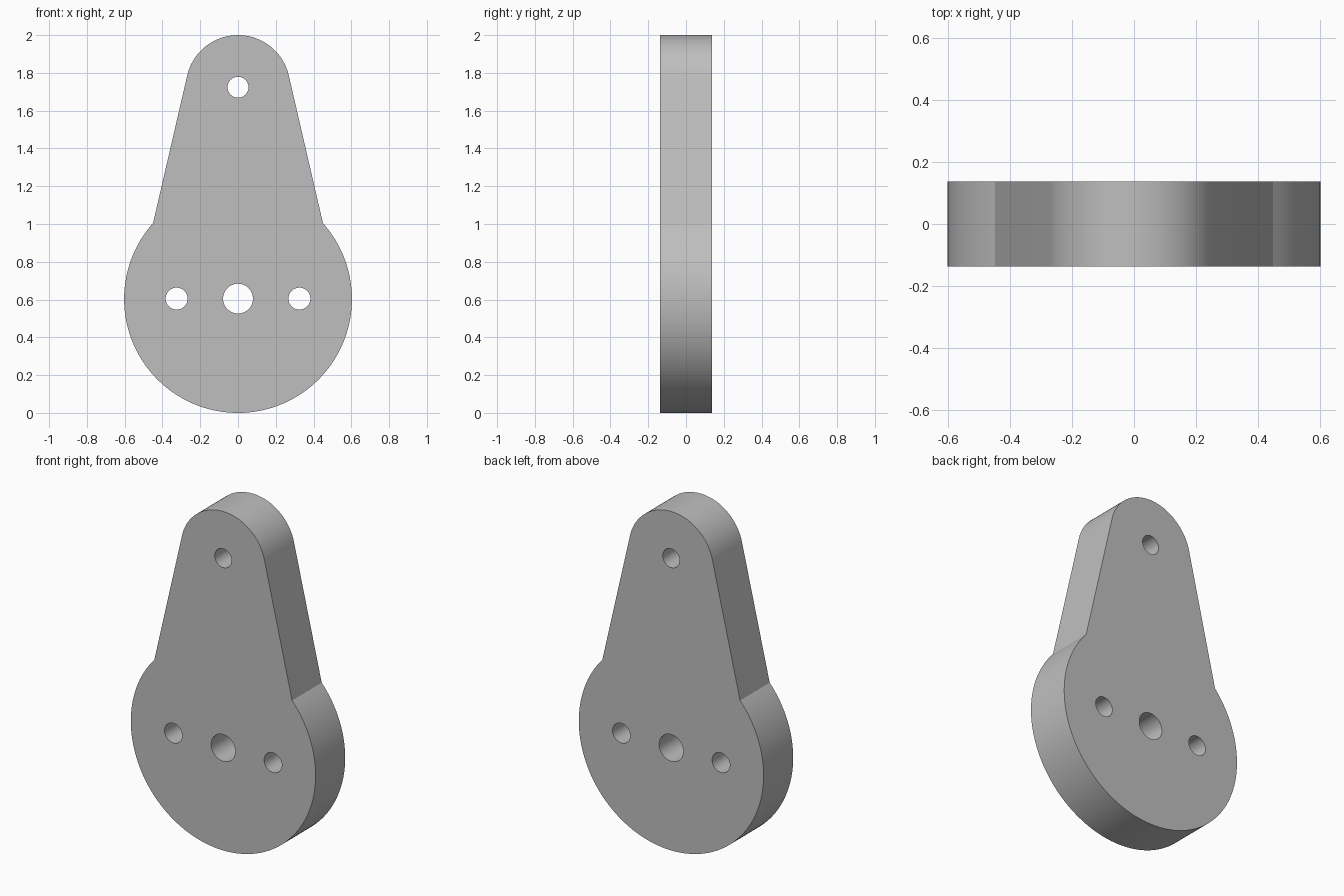
import bpy, bmesh
from math import sin, cos, pi, radians, asin, atan2

cube = bpy.data.objects.get("Cube")
if cube:
    bpy.data.objects.remove(cube, do_unlink=True)

HALF_DEPTH = 0.138
DISC_R = 0.603           # round base, centred at z = DISC_R
TIP_R = 0.276            # rounded top
TIP_Z = 2 - TIP_R
JOIN_X, JOIN_Z = 0.45, 1.005   # where the straight flank meets the disc


def arc(cz, r, start, end, steps, cx=0.0):
    """Points along an arc in the x-z plane."""
    angles = [start + (end - start) * i / steps for i in range(steps + 1)]
    return [(cx + r * cos(a), cz + r * sin(a)) for a in angles]


def add_loop(bm, points):
    verts = [bm.verts.new((x, -HALF_DEPTH, z)) for x, z in points]
    return [bm.edges.new((v, verts[i - 1])) for i, v in enumerate(verts)]


# Outline: tip arc tangent to the flanks, then the disc arc underneath
join = atan2(JOIN_Z - DISC_R, JOIN_X)
tilt = radians(12.9)
outline = arc(TIP_Z, TIP_R, tilt, pi - tilt, 64)
outline += arc(DISC_R, DISC_R, pi - join, 2 * pi + join, 128)

# Holes: x, z, radius
holes = [(0, TIP_Z, 0.0555), (0, 0.605, 0.079),
         (-0.325, 0.605, 0.058), (0.325, 0.605, 0.058)]

bm = bmesh.new()
edges = add_loop(bm, outline)
for x, z, r in holes:
    edges += add_loop(bm, arc(z, r, 0, 2 * pi, 48, x)[:-1])

# Fill the flat plate around the holes and extrude it through its depth
bmesh.ops.triangle_fill(bm, edges=edges, use_beauty=True, normal=(0, -1, 0))
result = bmesh.ops.extrude_face_region(bm, geom=bm.faces[:], use_keep_orig=True)
back = [g for g in result["geom"] if isinstance(g, bmesh.types.BMVert)]
bmesh.ops.translate(bm, verts=back, vec=(0, 2 * HALF_DEPTH, 0))
bmesh.ops.recalc_face_normals(bm, faces=bm.faces[:])

mesh = bpy.data.meshes.new("lever_plate")
bm.to_mesh(mesh)
bm.free()
plate = bpy.data.objects.new("lever_plate", mesh)
bpy.context.collection.objects.link(plate)

# Plain grey material
grey = bpy.data.materials.new("plain_grey")
grey.use_nodes = True
colour = (0.52, 0.52, 0.52, 1)
grey.diffuse_color = colour
grey.node_tree.nodes["Principled BSDF"].inputs["Base Color"].default_value = colour
mesh.materials.append(grey)

# Smooth curved walls, sharp rims and flank corners
bpy.ops.object.select_all(action="DESELECT")
plate.select_set(True)
bpy.context.view_layer.objects.active = plate
bpy.ops.object.shade_smooth_by_angle(angle=radians(20))
